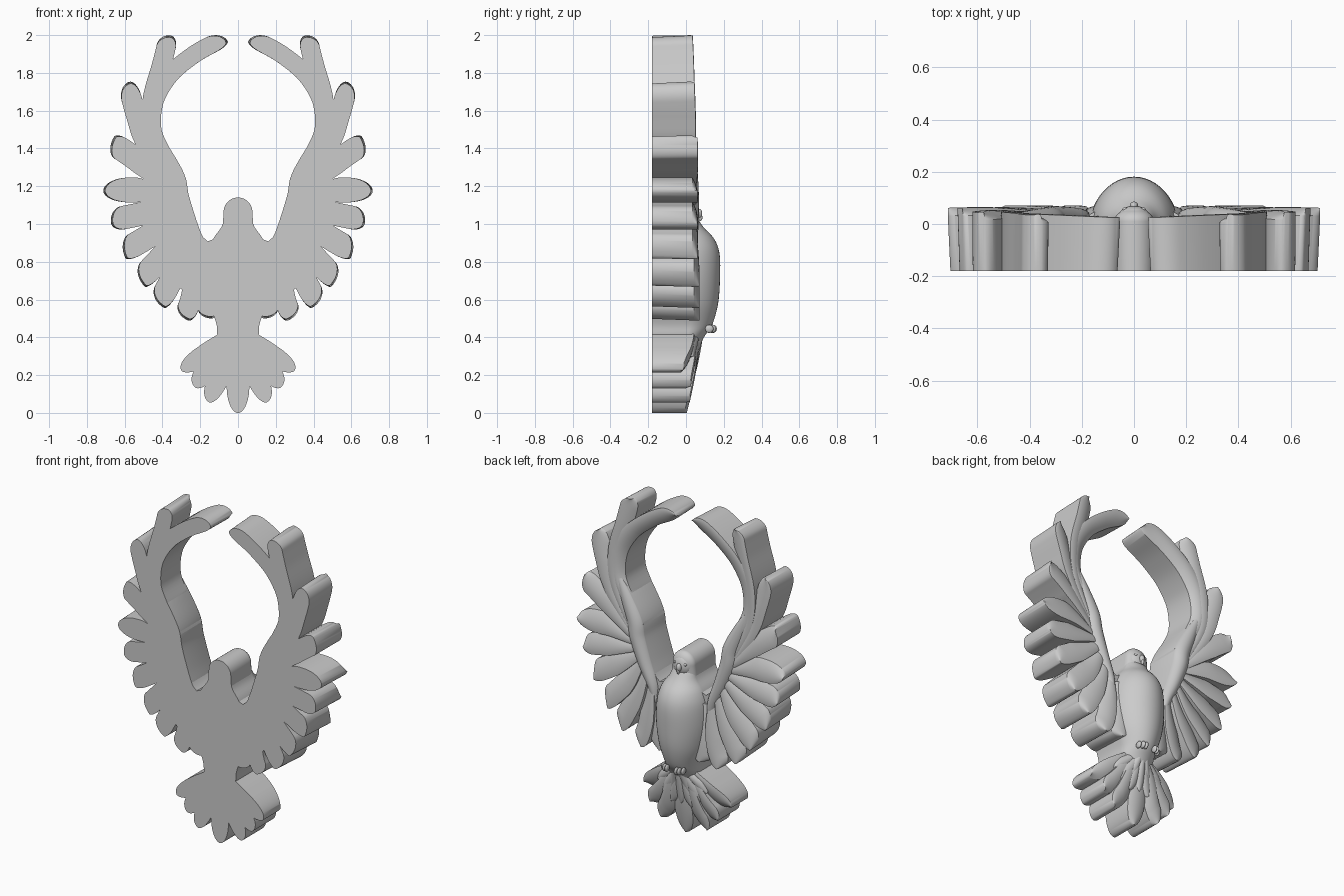
import bpy, bmesh, math
from mathutils import Vector

BACK = -0.18


def spline(pts, n):
    """Catmull-Rom through tuples of any length, denser toward the end."""
    p = [Vector(q) for q in pts]
    p = [p[0] * 2 - p[1]] + p + [p[-1] * 2 - p[-2]]
    segs, out = len(pts) - 1, []
    for i in range(n + 1):
        s = (1 - (1 - i / n) ** 1.4) * segs
        k = min(int(s), segs - 1)
        t = s - k
        a, b, c, d = p[k:k + 4]
        out.append(0.5 * (2 * b + (c - a) * t + (2 * a - 5 * b + 4 * c - d) * t * t
                          + (3 * b - a - 3 * c + d) * t ** 3))
    return out


def sweep(bm, rows, power=1.0, k=12):
    """Rows (x, z, half width, edge height, ridge, tilt, back inset, side shift) to a flat-backed strip."""
    rings = []
    for i, (x, z, w, edge, ridge, tilt, inset, shift) in enumerate(rows):
        a, b = rows[max(i - 1, 0)], rows[min(i + 1, len(rows) - 1)]
        tan = Vector((b[0] - a[0], b[1] - a[1])).normalized()
        nx, nz = tan[1], -tan[0]
        ring = []
        for j in range(k + 1):
            t = -math.cos(math.pi * j / k)
            y = edge + tilt * t + ridge * max(0, 1 - t * t) ** power
            d = w * t + shift
            ring.append(bm.verts.new((x + nx * d, y, z + nz * d)))
        for t in (1, -1):
            d = w * t + shift
            ring.append(bm.verts.new((x + nx * d - tan[0] * inset, BACK,
                                      z + nz * d - tan[1] * inset)))
        rings.append(ring)
    m = k + 3
    for r, s in zip(rings, rings[1:]):
        for j in range(m):
            bm.faces.new((r[j], r[(j + 1) % m], s[(j + 1) % m], s[j]))
    bm.faces.new(rings[0])
    bm.faces.new(rings[-1])


def feather(bm, path, width, heights, tip=0.07, skew=0, ridge=0.012, tilt=0.014, root=0.5, flare=0.01):
    c = spline(path, 44)
    length = [0]
    for a, b in zip(c, c[1:]):
        length.append(length[-1] + (b - a).length)
    rows = []
    for p, l in zip(c, length):
        s, d = l / length[-1], length[-1] - l
        full = width * (root + (1 - root) * min(1, s / 0.55))
        w = full * (max(0.1, math.sqrt(1 - (1 - d / tip) ** 2)) if d < tip else 1)
        h0, h1, h2 = heights
        h = h0 * (1 - s) ** 2 + 2 * h1 * s * (1 - s) + h2 * s * s
        rows.append((p[0], p[1], w, h, ridge, tilt, flare * max(0, s - 0.6) / 0.4, skew * (full - w)))
    sweep(bm, rows)


def finish(name, bm, mirror=False):
    bmesh.ops.recalc_face_normals(bm, faces=bm.faces[:])
    me = bpy.data.meshes.new(name)
    bm.to_mesh(me)
    bm.free()
    ob = bpy.data.objects.new(name, me)
    bpy.context.collection.objects.link(ob)
    if mirror:
        ob.modifiers.new("mirror", 'MIRROR')
    return ob


def ball(bm, loc, size, seg=16):
    geo = bmesh.ops.create_uvsphere(bm, u_segments=seg, v_segments=seg // 2 + 2, radius=1)
    for v in geo['verts']:
        v.co = Vector(loc) + Vector(v.co[i] * size[i] for i in range(3))


# wing feathers, from the topmost plume round to the body
H = (0.03, 0.055, 0.046)
L = (0.03, 0.06, 0.055)
bm = bmesh.new()
feather(bm, [(0.32, 1.2), (0.378, 1.36), (0.443, 1.5), (0.435, 1.66), (0.36, 1.79),
             (0.25, 1.885), (0.15, 1.945), (0.06, 1.98)], 0.047, (0.03, 0.035, 0.01), 0.1, -0.3)
feather(bm, [(0.34, 1.2), (0.45, 1.45), (0.455, 1.65), (0.405, 1.84), (0.38, 1.94), (0.37, 2.0)],
        0.051, (0.03, 0.04, 0.02), 0.06, -0.3)
feather(bm, [(0.36, 1.2), (0.48, 1.4), (0.54, 1.58), (0.565, 1.67), (0.585, 1.75)], 0.054,
        (0.03, 0.045, 0.03), 0.09, -0.2)
feather(bm, [(0.34, 1.16), (0.5, 1.31), (0.6, 1.385), (0.675, 1.43)], 0.062, H, 0.06, -0.6)
feather(bm, [(0.33, 1.13), (0.5, 1.175), (0.6, 1.18), (0.713, 1.175)], 0.066, H, 0.14)
feather(bm, [(0.3, 1.1), (0.48, 1.06), (0.6, 1.035), (0.675, 1.02)], 0.062, H, 0.07, 0.3)
feather(bm, [(0.28, 1.07), (0.42, 0.97), (0.54, 0.895), (0.615, 0.86)], 0.064, H, 0.07, 0.7)
feather(bm, [(0.28, 1.03), (0.36, 0.88), (0.455, 0.77), (0.525, 0.7)], 0.064, L, 0.08, 0.7)
feather(bm, [(0.255, 0.97), (0.3, 0.82), (0.365, 0.68), (0.425, 0.575)], 0.062, L, 0.08, 0.6)
feather(bm, [(0.22, 0.9), (0.225, 0.75), (0.25, 0.6), (0.29, 0.5)], 0.056, L, 0.06, 0.5)
feather(bm, [(0.16, 0.86), (0.155, 0.7), (0.157, 0.6), (0.157, 0.5)], 0.054, L, 0.05, 0.3)
finish("wing_feathers", bm, True)

# wing base plate that fills the gaps between feather roots
bm = bmesh.new()
outline = [(0, 0.95), (0.1, 0.95), (0.13, 0.92), (0.16, 0.908), (0.185, 0.93), (0.21, 0.98), (0.24, 1.05),
           (0.262, 1.15), (0.275, 1.24), (0.33, 1.33), (0.4, 1.42), (0.46, 1.4), (0.49, 1.27),
           (0.47, 1.12), (0.47, 1.0), (0.42, 0.85), (0.34, 0.7), (0.25, 0.6), (0.12, 0.52), (0, 0.52)]
face = bm.faces.new([bm.verts.new((x, BACK, z)) for x, z in outline])
top = bmesh.ops.extrude_face_region(bm, geom=[face])['geom']
bmesh.ops.translate(bm, vec=(0, 0.21, 0), verts=[v for v in top if isinstance(v, bmesh.types.BMVert)])
finish("wing_base", bm, True)

# rounded arm along the inner edge of each wing
bm = bmesh.new()
arm = [(0.185, 0.78, 0.02, 0.03, 0.02, 0, 0, 0), (0.21, 0.88, 0.036, 0.03, 0.03, 0, 0, 0),
       (0.262, 1.0, 0.046, 0.03, 0.036, 0, 0, 0), (0.312, 1.14, 0.053, 0.03, 0.038, 0, 0, 0),
       (0.332, 1.24, 0.053, 0.03, 0.034, 0, 0, 0), (0.385, 1.36, 0.042, 0.03, 0.025, 0, 0, 0),
       (0.44, 1.48, 0.02, 0.03, 0.012, 0, 0, 0)]
sweep(bm, spline(arm, 40), 0.75)
finish("wing_arm", bm, True)

# body with full breast, narrowing to the waist
bm = bmesh.new()
body = [(0, 1.03, 0.07, 0.02, 0.04, 0, 0, 0), (0, 0.98, 0.09, 0.02, 0.075, 0, 0, 0),
        (0, 0.92, 0.132, 0.02, 0.13, 0, 0, 0), (0, 0.84, 0.158, 0.02, 0.158, 0, 0, 0),
        (0, 0.71, 0.165, 0.02, 0.16, 0, 0, 0), (0, 0.58, 0.148, 0.02, 0.15, 0, 0, 0),
        (0, 0.47, 0.114, 0.02, 0.12, 0, 0, 0), (0, 0.4, 0.106, 0.01, 0.085, 0, 0, 0),
        (0, 0.31, 0.06, 0.0, 0.05, 0, 0, 0)]
sweep(bm, spline(body, 48), 0.6, 24)
finish("body", bm)

# head column with rounded crown and face
bm = bmesh.new()
crown = [(0, 0.93, 0.095), (0, 1.0, 0.08)]
crown += [(0, 1.065 + 0.075 * math.sin(a), 0.075 * math.cos(a) + 0.001)
          for a in [math.radians(d) for d in range(0, 91, 6)]]
sweep(bm, [(x, z, w, 0.01, 0.05 * min(1, w / 0.075), 0, 0, 0) for x, z, w in crown], 0.5, 20)
ball(bm, (0, 0.025, 1.055), (0.062, 0.045, 0.066), 24)
finish("head", bm)

# hooked beak
bm = bmesh.new()
ball(bm, (0, 0.07, 1.055), (0.016, 0.016, 0.025))
ball(bm, (0, 0.076, 1.035), (0.008, 0.011, 0.02))
finish("beak", bm)

# eyes
bm = bmesh.new()
ball(bm, (0.034, 0.056, 1.075), (0.01, 0.008, 0.008))
finish("eyes", bm, True)

# feet with three curled toes
bm = bmesh.new()
for dx in (-0.018, 0, 0.018):
    ball(bm, (0.05 + dx, 0.138 - abs(dx) * 0.3 - dx * 0.5, 0.445), (0.01, 0.022, 0.022), 12)
finish("feet", bm, True)

# long side tail feathers
bm = bmesh.new()
T = dict(ridge=0.014, tilt=-0.012, root=0.8, flare=0.0)
feather(bm, [(0.06, 0.395), (0.14, 0.34), (0.22, 0.28), (0.305, 0.235)], 0.052,
        (0.03, 0.03, -0.03), 0.12, 0.2, **T)
feather(bm, [(0.04, 0.39), (0.14, 0.25), (0.195, 0.19), (0.24, 0.148)], 0.05, (0.04, 0.04, 0.01), 0.07, 0.3, **T)
feather(bm, [(0.03, 0.38), (0.09, 0.2), (0.13, 0.125), (0.167, 0.065)], 0.05, (0.05, 0.045, 0.005), 0.09, 0.3, **T)
finish("tail_side_feathers", bm, True)

# short overlapping feathers at the tail root
bm = bmesh.new()
C = dict(ridge=0.014, tilt=0, root=0.75, flare=0)
feather(bm, [(0.04, 0.41), (0.1, 0.36), (0.17, 0.30)], 0.032, (0.055, 0.05, 0.025), 0.07, **C)
feather(bm, [(0.03, 0.4), (0.08, 0.31), (0.13, 0.24)], 0.036, (0.06, 0.055, 0.03), 0.07, **C)
feather(bm, [(0.02, 0.38), (0.045, 0.27), (0.07, 0.19)], 0.036, (0.06, 0.055, 0.03), 0.07, **C)
feather(bm, [(0.02, 0.41), (0.04, 0.34), (0.06, 0.285)], 0.028, (0.08, 0.06, 0.045), 0.05, **C)
finish("tail_coverts", bm, True)

# middle tail feather and its covert
bm = bmesh.new()
T['tilt'] = 0
feather(bm, [(0, 0.42), (0, 0.28), (0, 0.14), (0, 0)], 0.06, (0.05, 0.045, -0.01), 0.14, **T)
feather(bm, [(0, 0.4), (0, 0.3), (0, 0.2)], 0.03, (0.075, 0.06, 0.035), 0.06, **C)
finish("tail_middle_feather", bm)

# smooth shading with crisp edges
bpy.ops.object.select_all(action='SELECT')
bpy.context.view_layer.objects.active = bpy.context.scene.objects["body"]
bpy.ops.object.shade_smooth_by_angle(angle=math.radians(40))
